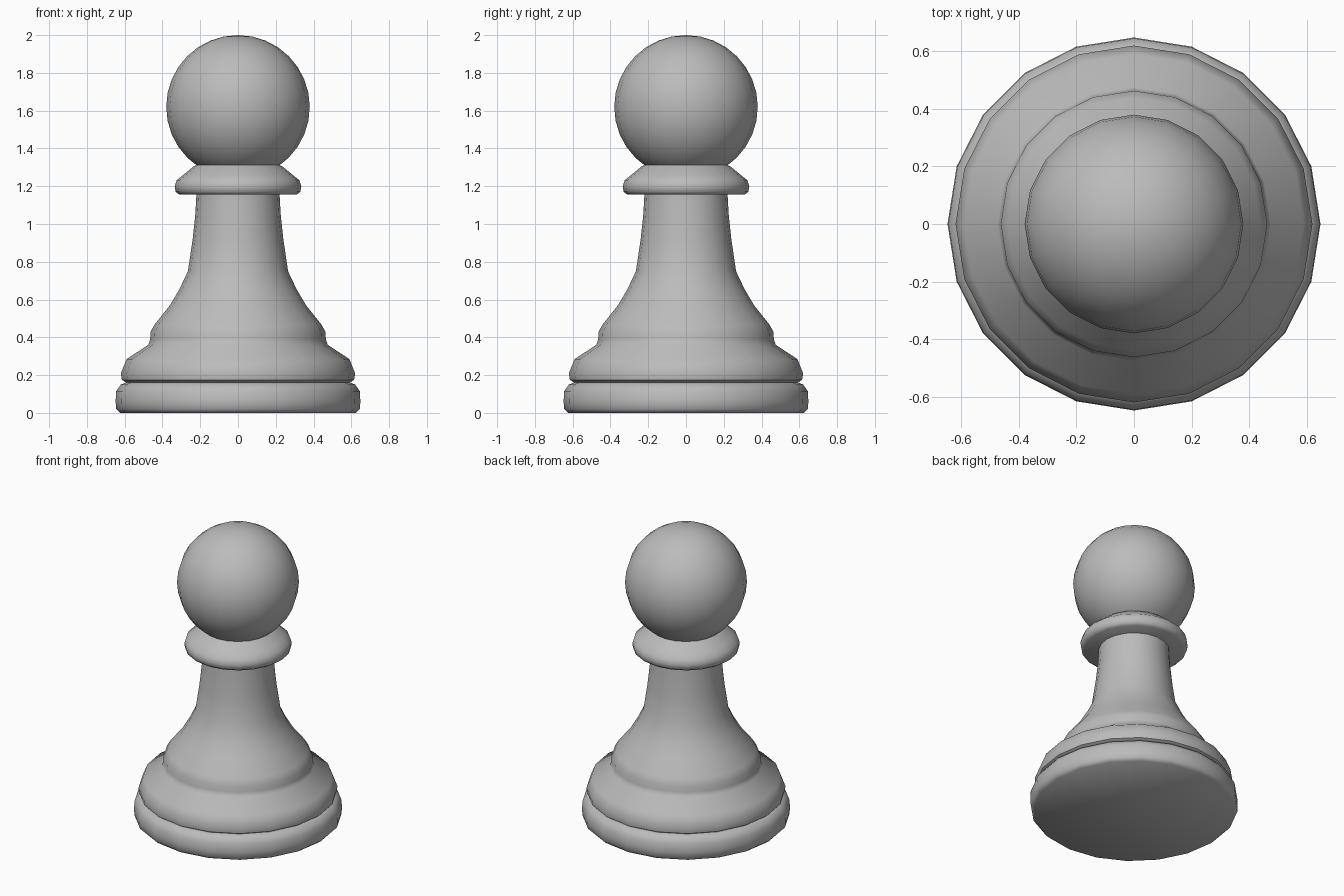
import bpy, bmesh, math
from mathutils import Matrix, Vector

cube = bpy.data.objects.get("Cube")
if cube:
    bpy.data.objects.remove(cube, do_unlink=True)

SIDES = 20

# Single plain grey
grey = bpy.data.materials.new("plain_grey")
grey.use_nodes = True
colour = (0.5, 0.5, 0.5, 1)
grey.diffuse_color = colour
grey.node_tree.nodes["Principled BSDF"].inputs["Base Color"].default_value = colour


def finish(name, bm, angle):
    """Turn a bmesh into a smooth-shaded object."""
    bmesh.ops.remove_doubles(bm, verts=bm.verts[:], dist=0.0005)
    bmesh.ops.recalc_face_normals(bm, faces=bm.faces[:])
    mesh = bpy.data.meshes.new(name)
    bm.to_mesh(mesh)
    bm.free()
    mesh.materials.append(grey)
    ob = bpy.data.objects.new(name, mesh)
    bpy.context.collection.objects.link(ob)
    bpy.ops.object.select_all(action='DESELECT')
    ob.select_set(True)
    bpy.context.view_layer.objects.active = ob
    bpy.ops.object.shade_smooth_by_angle(angle=math.radians(angle))
    return ob


def lathe(name, profile, angle=50):
    """Spin a radius/height profile around the z axis."""
    bm = bmesh.new()
    verts = [bm.verts.new((r, 0, z)) for r, z in profile]
    edges = [bm.edges.new(pair) for pair in zip(verts, verts[1:])]
    bmesh.ops.spin(bm, geom=verts + edges, cent=(0, 0, 0), axis=(0, 0, 1),
                   angle=math.tau, steps=SIDES, use_duplicate=False)
    return finish(name, bm, angle)


# Foot disc with rounded rims
lathe("foot", [(0, 0), (0.625, 0), (0.645, 0.02), (0.648, 0.06),
               (0.645, 0.115), (0.62, 0.15), (0.595, 0.16), (0, 0.16)])

# Bulging base flowing into the tapered stem
lathe("body", [(0, 0.16), (0.59, 0.16), (0.615, 0.175), (0.62, 0.21),
               (0.59, 0.285), (0.475, 0.36), (0.465, 0.39), (0.463, 0.43),
               (0.44, 0.47), (0.36, 0.57), (0.31, 0.655), (0.265, 0.75),
               (0.24, 0.92), (0.226, 1.05), (0.22, 1.16), (0, 1.16)])

# Collar under the head
lathe("collar", [(0, 1.155), (0.31, 1.155), (0.33, 1.17), (0.335, 1.2),
                 (0.325, 1.232), (0.29, 1.26), (0.235, 1.305),
                 (0.205, 1.32), (0, 1.32)])

# Ball head
ball = bmesh.new()
bmesh.ops.create_uvsphere(ball, u_segments=SIDES, v_segments=16, radius=0.38,
                          matrix=Matrix.Translation(Vector((0, 0, 1.62))))
finish("head", ball, 60)
